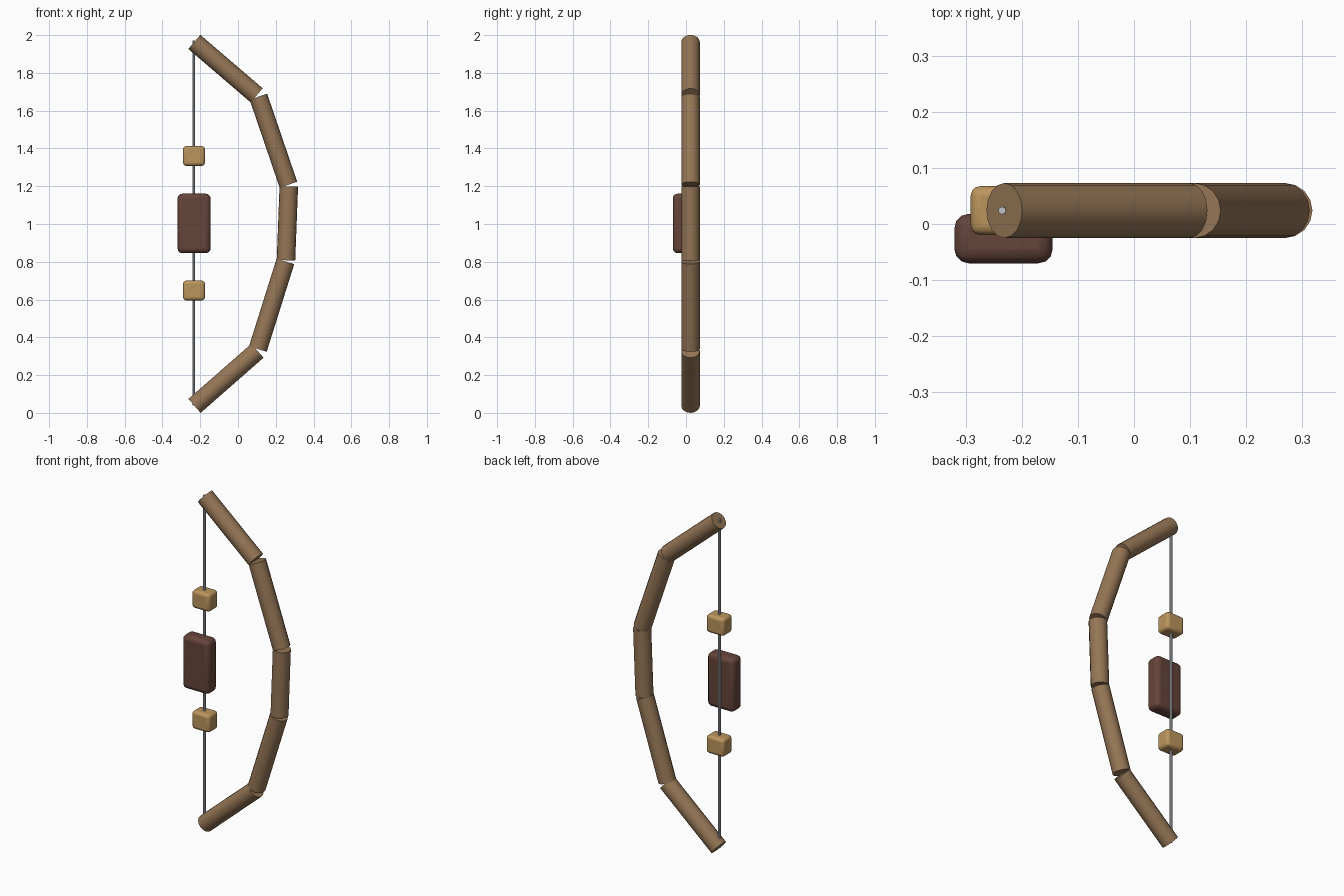
import bpy
from mathutils import Vector

if "Cube" in bpy.data.objects:
    bpy.data.objects.remove(bpy.data.objects["Cube"])

LIMB_Y = 0.024      # the bow lies in this plane
STRING_X = -0.235


def material(name, rgb):
    m = bpy.data.materials.new(name)
    m.diffuse_color = (*rgb, 1)
    m.use_nodes = True
    m.node_tree.nodes["Principled BSDF"].inputs["Base Color"].default_value = m.diffuse_color
    return m


wood = material("brown wood", (0.30, 0.18, 0.092))
pale = material("pale wood", (0.50, 0.30, 0.11))
leather = material("dark leather", (0.13, 0.058, 0.042))
cord = material("grey cord", (0.50, 0.54, 0.57))


def rod(name, a, b, radius, sides, mat):
    """Cylinder between two (x, z) points in the bow plane."""
    a, b = Vector((a[0], LIMB_Y, a[1])), Vector((b[0], LIMB_Y, b[1]))
    bpy.ops.mesh.primitive_cylinder_add(vertices=sides, radius=radius,
                                        depth=(b - a).length, location=(a + b) / 2)
    ob = bpy.context.object
    ob.rotation_euler = (b - a).to_track_quat('Z', 'Y').to_euler()
    ob.name = name
    ob.data.materials.append(mat)
    bpy.ops.object.shade_smooth_by_angle(angle=0.6)
    return ob


def block(name, loc, size, bevel, mat):
    """Box with rounded edges."""
    bpy.ops.mesh.primitive_cube_add(size=1, location=loc)
    ob = bpy.context.object
    ob.name = name
    ob.scale = size
    bpy.ops.object.transform_apply(location=False, rotation=False, scale=True)
    ob.data.materials.append(mat)
    mod = ob.modifiers.new("rounded edges", 'BEVEL')
    mod.width = bevel
    mod.segments = 3
    bpy.ops.object.shade_smooth_by_angle(angle=0.6)
    return ob


# Curved bow limb: five straight sections, top to bottom
ends = [((-0.231, 1.964), (0.099, 1.681)),
        ((0.108, 1.674), (0.267, 1.208)),
        ((0.269, 1.199), (0.254, 0.808)),
        ((0.251, 0.802), (0.105, 0.338)),
        ((0.103, 0.329), (-0.230, 0.037))]
for i, (a, b) in enumerate(ends):
    rod(f"limb_section_{i + 1}", a, b, 0.049, 16, wood)

# Bow string
rod("string", (STRING_X, 0.038), (STRING_X, 1.972), 0.007, 8, cord)

# Grip in front of the string
block("grip", (-0.2325, -0.026, 1.003), (0.175, 0.088, 0.315), 0.025, leather)

# Two small blocks threaded on the string
for name, z in (("upper_block", 1.360), ("lower_block", 0.648)):
    block(name, (-0.233, LIMB_Y, z), (0.116, 0.087, 0.105), 0.017, pale)
